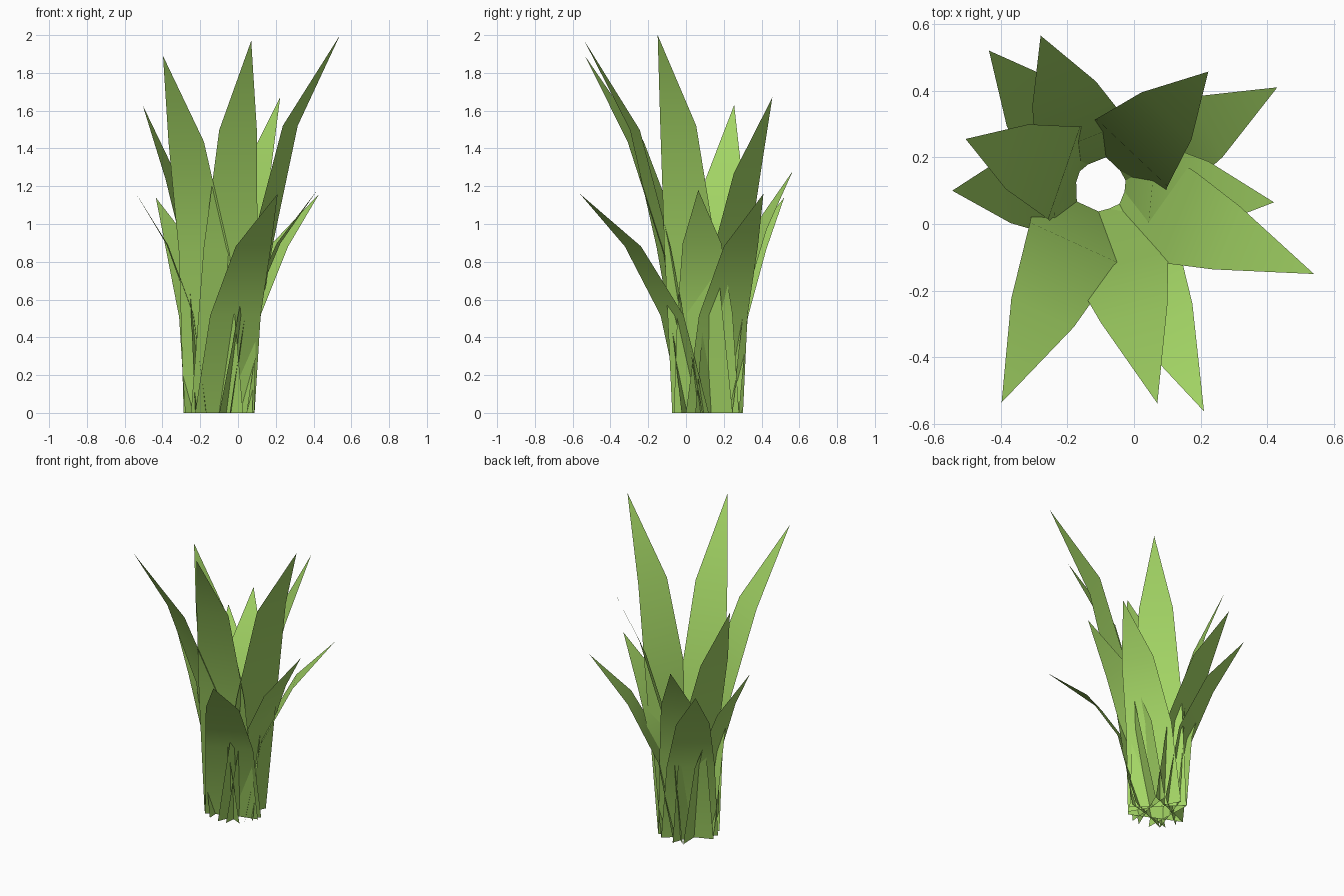
import bpy
from mathutils import Vector

if "Cube" in bpy.data.objects:
    bpy.data.objects.remove(bpy.data.objects["Cube"])

mat = bpy.data.materials.new("leaf_green")
mat.diffuse_color = (0.37, 0.67, 0.13, 1)
mat.use_nodes = True
mat.node_tree.nodes["Principled BSDF"].inputs["Base Color"].default_value = mat.diffuse_color

CENTRE = Vector((-0.10, 0.115, 0))
BASE_R = 0.073

# leaf tips (x, y, z) and how far the lower bend leans outwards
LEAVES = [
    (-0.435, 0.52, 1.14, 0.18), (-0.28, 0.565, 1.28, 0.18),
    (-0.505, 0.255, 1.63, 0.12), (-0.545, 0.10, 1.17, 0.18),
    (-0.397, -0.535, 1.89, 0.18), (0.07, -0.538, 1.97, 0.28),
    (0.21, -0.562, 1.16, 0.20), (0.54, -0.15, 2.00, 0.28),
    (0.42, 0.065, 1.18, 0.18), (0.43, 0.41, 1.16, 0.18),
    (0.223, 0.457, 1.67, 0.16),
]


def leaf(name, x, y, height, lean):
    """Flat bent blade: wide foot, two bends, pointed tip."""
    out = Vector((x, y, 0)) - CENTRE
    reach = out.length - BASE_R
    out.normalize()
    side = Vector((-out.y, out.x, 0))
    verts = []
    # (outward share, height share, half width)
    for share, level, half in ((0, 0, 0.173), (lean, 0.445, 0.147), (0.54, 0.76, 0.103)):
        mid = CENTRE + out * (BASE_R + share * reach) + Vector((0, 0, level * height))
        verts += [mid - side * half, mid + side * half]
    verts.append(Vector((x, y, height)))
    mesh = bpy.data.meshes.new(name)
    mesh.from_pydata(verts, [], [(0, 1, 3, 2), (2, 3, 5, 4), (4, 5, 6)])
    mesh.polygons.foreach_set("use_smooth", [True] * 3)
    mesh.materials.append(mat)
    obj = bpy.data.objects.new(name, mesh)
    bpy.context.collection.objects.link(obj)


# ring of overlapping leaves
for i, data in enumerate(LEAVES):
    leaf(f"leaf_{i + 1}", *data)
